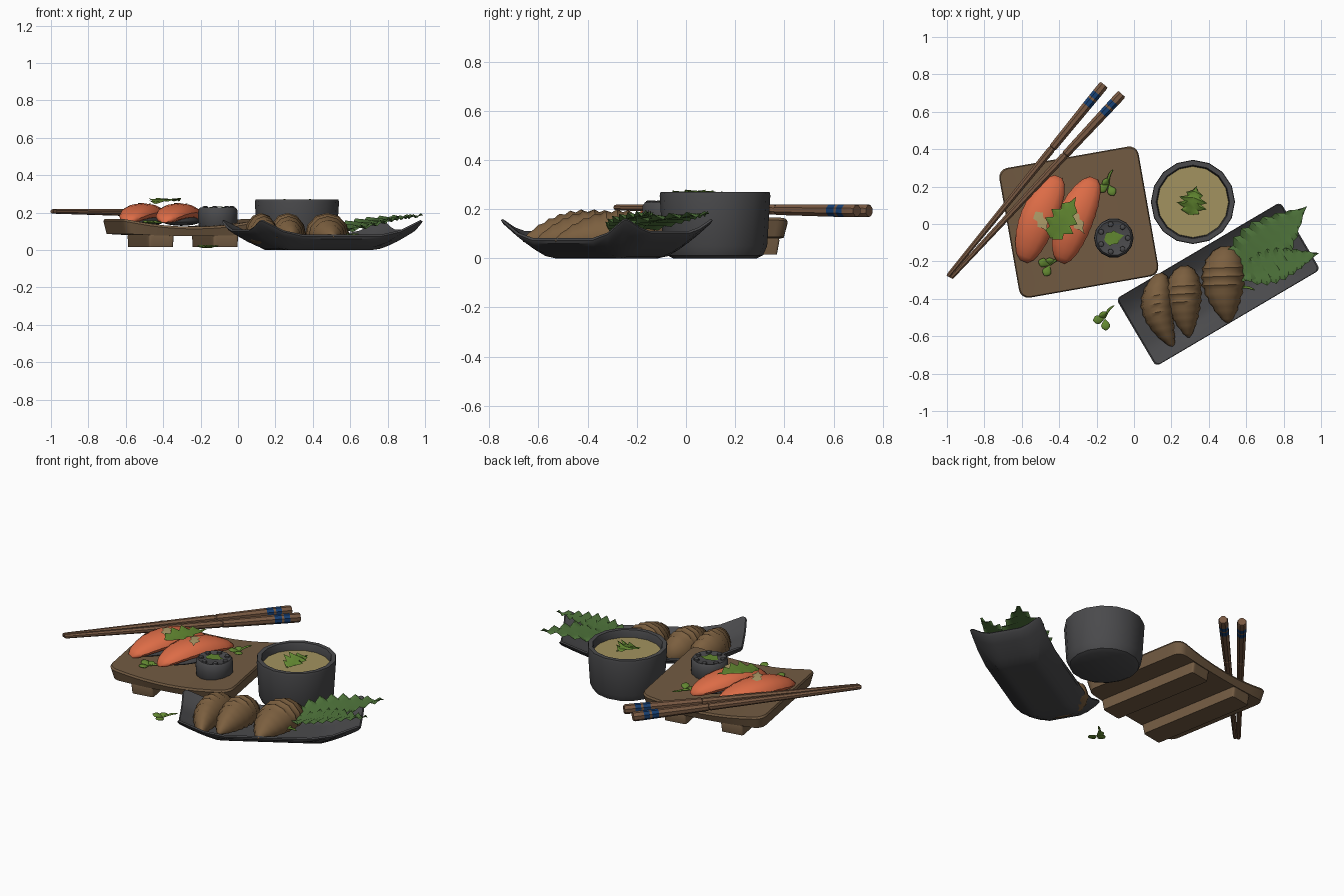
import bpy, bmesh, math
from math import sin, cos, pi, radians
from mathutils import Vector, Matrix

cube = bpy.data.objects.get("Cube")
if cube:
    bpy.data.objects.remove(cube)


def material(name, rgb):
    m = bpy.data.materials.new(name)
    m.use_nodes = True
    m.diffuse_color = (*rgb, 1)
    m.node_tree.nodes["Principled BSDF"].inputs["Base Color"].default_value = (*rgb, 1)
    return m


WOOD = material("board wood", (0.17, 0.105, 0.055))
STICK = material("chopstick wood", (0.19, 0.10, 0.055))
BLACK = material("charcoal ceramic", (0.068, 0.068, 0.072))
FISH = material("orange fish", (0.72, 0.15, 0.062))
SOUP = material("soup", (0.36, 0.29, 0.115))
DOUGH = material("fried dough", (0.20, 0.115, 0.05))
LETTUCE = material("lettuce green", (0.08, 0.18, 0.045))
HERB = material("herb green", (0.12, 0.24, 0.03))
BLUE = material("blue band", (0.008, 0.05, 0.17))
PALE = material("pale garnish", (0.42, 0.33, 0.14))


def finish(name, bm, mats, angle=35):
    bmesh.ops.recalc_face_normals(bm, faces=bm.faces)
    me = bpy.data.meshes.new(name)
    bm.to_mesh(me)
    bm.free()
    for m in mats:
        me.materials.append(m)
    for p in me.polygons:
        p.use_smooth = True
    me.set_sharp_from_angle(angle=radians(angle))
    ob = bpy.data.objects.new(name, me)
    bpy.context.collection.objects.link(ob)
    return ob


def loft(name, rings, mats, rule=lambda i: 0, angle=35):
    """Skin a stack of equal-length rings and cap both ends."""
    bm = bmesh.new()
    vs = [[bm.verts.new(p) for p in r] for r in rings]
    n = len(vs[0])
    for i in range(len(vs) - 1):
        for k in range(n):
            j = (k + 1) % n
            f = bm.faces.new((vs[i][k], vs[i][j], vs[i + 1][j], vs[i + 1][k]))
            f.material_index = rule(i)
    bm.faces.new(vs[0])
    bm.faces.new(vs[-1]).material_index = rule(len(vs) - 1)
    return finish(name, bm, mats, angle)


def turned(name, centre, profile, sides, mats, rule=lambda i: 0):
    rings = [[(centre[0] + r * cos(2 * pi * k / sides), centre[1] + r * sin(2 * pi * k / sides), z)
              for k in range(sides)] for r, z in profile]
    return loft(name, rings, mats, rule)


def rounded_rect(hx, hy, r, cuts=8):
    corners = []
    for q, (sx, sy) in enumerate(((1, 1), (-1, 1), (-1, -1), (1, -1))):
        corners.append([Vector((sx * (hx - r) + r * cos(q * pi / 2 + a * pi / 8),
                                sy * (hy - r) + r * sin(q * pi / 2 + a * pi / 8))) for a in range(5)])
    pts = []
    for q in range(4):
        pts += corners[q]
        a, b = corners[q][-1], corners[(q + 1) % 4][0]
        pts += [a.lerp(b, k / cuts) for k in range(1, cuts)]
    return pts


def slab(name, hx, hy, r, top, bottom, inset, centre, turn, mat):
    """Rounded tray with separate height functions for its two faces."""
    edge = rounded_rect(hx, hy, r)
    steps = [s / 10 for s in range(1, 10)]
    rings = [[(p.x * s * inset, p.y * s * inset, bottom(p.x * s, p.y * s)) for p in edge] for s in steps + [1]]
    rings += [[(p.x * s, p.y * s, top(p.x * s, p.y * s)) for p in edge] for s in [1, 0.985] + steps[::-1]]
    rings[10] = [(x, y, z - 0.012) for x, y, z in rings[10]]
    ob = loft(name, rings, [mat])
    ob.matrix_world = Matrix.Translation((*centre, 0)) @ Matrix.Rotation(radians(turn), 4, 'Z')
    return ob


def mound(name, a, b, width, height, mat, z=(0, 0), blunt=0.5, bend=0, droop=0, pleat=0, under=0.4, skew=1):
    """Rounded strip from a to b: fish, dumplings, stems and buds."""
    a, b = Vector(a), Vector(b)
    d = (b - a).normalized()
    side = Vector((-d.y, d.x))
    rings = []
    n = 18
    for i in range(n + 1):
        t = 0.01 + 0.98 * i / n
        w = sin(pi * t ** skew) ** blunt
        ridge = 1 + pleat * (i % 2)
        c = a.lerp(b, t) + side * bend * sin(pi * t)
        zc = z[0] + (z[1] - z[0]) * t - droop * (2 * t - 1) ** 2
        ring = []
        for k in range(12):
            s = sin(2 * pi * k / 12)
            p = c + side * width * w * ridge * cos(2 * pi * k / 12)
            ring.append((p.x, p.y, zc + height * w * s * (ridge if s > 0 else under)))
        rings.append(ring)
    return loft(name, rings, [mat], angle=50)


def leaf(name, a, b, width, z, teeth, mat, depth=0.6, ruffle=0.01, arch=0.015):
    """Serrated leaf blade around a central rib."""
    a, b = Vector(a), Vector(b)
    d = (b - a).normalized()
    side = Vector((-d.y, d.x))
    bm = bmesh.new()
    rows = []
    n = 2 * teeth + 1
    for i in range(n + 1):
        t = i / n
        w = width * (0.06 + sin(pi * t ** 0.75)) * (1 if i % 2 else depth)
        zc = z[0] + (z[1] - z[0]) * t + arch * sin(pi * t)
        row = []
        for s in (-1, -0.5, 0, 0.5, 1):
            p = a.lerp(b, t) + side * w * s - d * abs(s) * width * 0.15
            row.append(bm.verts.new((p.x, p.y, zc + abs(s) * ruffle * (1 if i % 2 else -1))))
        rows.append(row)
    for r, q in zip(rows, rows[1:]):
        for k in range(4):
            bm.faces.new((r[k], r[k + 1], q[k + 1], q[k]))
    return finish(name, bm, [mat])


# Serving board with two runners
slab("serving_board", 0.378, 0.352, 0.05, lambda x, y: 0.125 + 0.042 * (x / 0.378) ** 2,
     lambda x, y: 0.075 + 0.012 * (x / 0.378) ** 2, 0.96, (-0.295, 0.01), 10, WOOD)
for label, off in (("left", 0.175), ("right", -0.175)):
    slab(label + "_runner", 0.068, 0.335, 0.012, lambda x, y: 0.085, lambda x, y: 0.016, 0.97,
         (-0.295 + off * cos(radians(10)), 0.01 + off * sin(radians(10))), 10, WOOD)


# Long plate with upswept rim
def plate_top(x, y):
    return 0.025 + 0.09 * (max(abs(x) - 0.28, 0) / 0.23) ** 1.3 + 0.06 * (max(abs(y) - 0.1, 0) / 0.11) ** 1.3


slab("long_plate", 0.51, 0.21, 0.025, plate_top, lambda x, y: plate_top(x, y) - 0.025, 0.98,
     (0.45, -0.322), 30.5, BLACK)

# Soup bowl with soup and herb
turned("soup_bowl", (0.315, 0.118), [(0.17, 0), (0.195, 0.012), (0.212, 0.05), (0.225, 0.255), (0.222, 0.27),
       (0.197, 0.27), (0.192, 0.255), (0.19, 0.225)], 16, [BLACK, SOUP], lambda i: int(i == 7))
leaf("soup_herb", (0.30, 0.06), (0.335, 0.205), 0.08, (0.235, 0.25), 4, HERB, 0.55, 0.008, 0.022)

# Chopsticks with blue bands
for label, end in (("first", (-0.16, 0.745)), ("second", (-0.065, 0.695))):
    a, b = Vector((-0.995, -0.28, 0.207)), Vector((*end, 0.193))
    if label == "second":
        a += Vector((0.016, -0.008, 0))
    d = (b - a).normalized()
    side = d.cross(Vector((0, 0, 1)))
    up = side.cross(d)
    rings = []
    for t, r in ((0, 0.01), (0.01, 0.013), (0.66, 0.022), (0.663, 0.019), (0.669, 0.019), (0.672, 0.023),
                 (0.89, 0.027), (0.92, 0.0275), (0.93, 0.0275), (0.955, 0.028), (0.992, 0.028), (1, 0.024)):
        rings.append([a.lerp(b, t) + r * (side * cos(pi * k / 4 + pi / 8) + up * sin(pi * k / 4 + pi / 8))
                      for k in range(8)])
    loft(label + "_chopstick", rings, [STICK, BLUE], lambda i: int(i in (6, 8)))

# Fish slices over dark rolls
for label, a, b in (("right", (-0.592, -0.205), (-0.402, 0.258)), ("left", (-0.395, -0.21), (-0.212, 0.25))):
    a, b = Vector(a), Vector(b)
    mound(label + "_roll", a.lerp(b, 0.12), a.lerp(b, 0.88), 0.075, 0.05, BLACK, (0.15, 0.15))
    mound(label + "_fish", a, b, 0.096, 0.05, FISH, (0.2, 0.2), 0.42, 0.014, 0.045, 0.03, 0.9)
    # Pale garnish patch on each slice
    c = a.lerp(b, 0.48) + Vector((0.012, -0.015))
    leaf(label + "_garnish", c + Vector((-0.035, 0.06)), c + Vector((0.03, -0.05)), 0.035,
         (0.249, 0.249), 2, PALE, 0.5, 0, 0.004)
leaf("fish_herb", (-0.435, -0.07), (-0.31, 0.145), 0.085, (0.252, 0.262), 4, HERB, 0.55, 0.006, 0.016)

# Seaweed roll with filling
mc = (-0.108, -0.075)
turned("seaweed_roll", mc, [(0.095, 0.12), (0.104, 0.135), (0.106, 0.18), (0.104, 0.215), (0.094, 0.228),
       (0.08, 0.222)], 14, [BLACK])
leaf("roll_filling", (mc[0] - 0.045, mc[1] - 0.01), (mc[0] + 0.055, mc[1] + 0.015), 0.042,
     (0.226, 0.226), 2, HERB, 0.7, 0.002, 0.006)
for k in range(7):
    x, y = mc[0] + 0.075 * cos(2 * pi * k / 7), mc[1] + 0.075 * sin(2 * pi * k / 7)
    turned("roll_grain", (x, y), [(0.016, 0.215), (0.014, 0.232), (0.006, 0.236)], 8, [BLACK])

# Dumplings
for label, a, b, w, bend in (("first", (0.135, -0.26), (0.21, -0.665), 0.082, -0.045),
                             ("second", (0.27, -0.22), (0.293, -0.61), 0.092, -0.015),
                             ("third", (0.49, -0.115), (0.505, -0.535), 0.11, -0.02)):
    mound(label + "_dumpling", a, b, w, 0.115, DOUGH, (0.075, 0.07), 0.7, bend, 0, 0.1, 0.4, 0.72)

# Lettuce leaves
leaf("back_lettuce", (0.53, -0.27), (0.925, 0.095), 0.145, (0.09, 0.18), 8, LETTUCE, 0.85, 0.012, 0.02)
leaf("front_lettuce", (0.58, -0.27), (0.99, -0.155), 0.092, (0.1, 0.185), 8, LETTUCE, 0.82, 0.012, 0.015)

# Scattered sprouts: a stem and small rounded leaves
for x, y, z, turn in ((-0.135, 0.21, 0.15, 20), (-0.45, -0.22, 0.142, -30),
                      (0.56, -0.345, 0.075, -60), (-0.155, -0.505, 0.012, 0)):
    def at(r, ang):
        return (x + r * cos(radians(ang + turn)), y + r * sin(radians(ang + turn)))
    mound("sprout_stem", at(0, 0), at(0.085, 55), 0.007, 0.007, HERB, (z, z + 0.01), 0.3, 0.01)
    for ang, size in ((190, 0.065), (275, 0.065), (120, 0.04)):
        mound("sprout_leaf", at(0, 0), at(size, ang), 0.024, 0.01, HERB, (z, z + 0.01), 0.8, 0, 0, 0, 0.6, 1.4)
